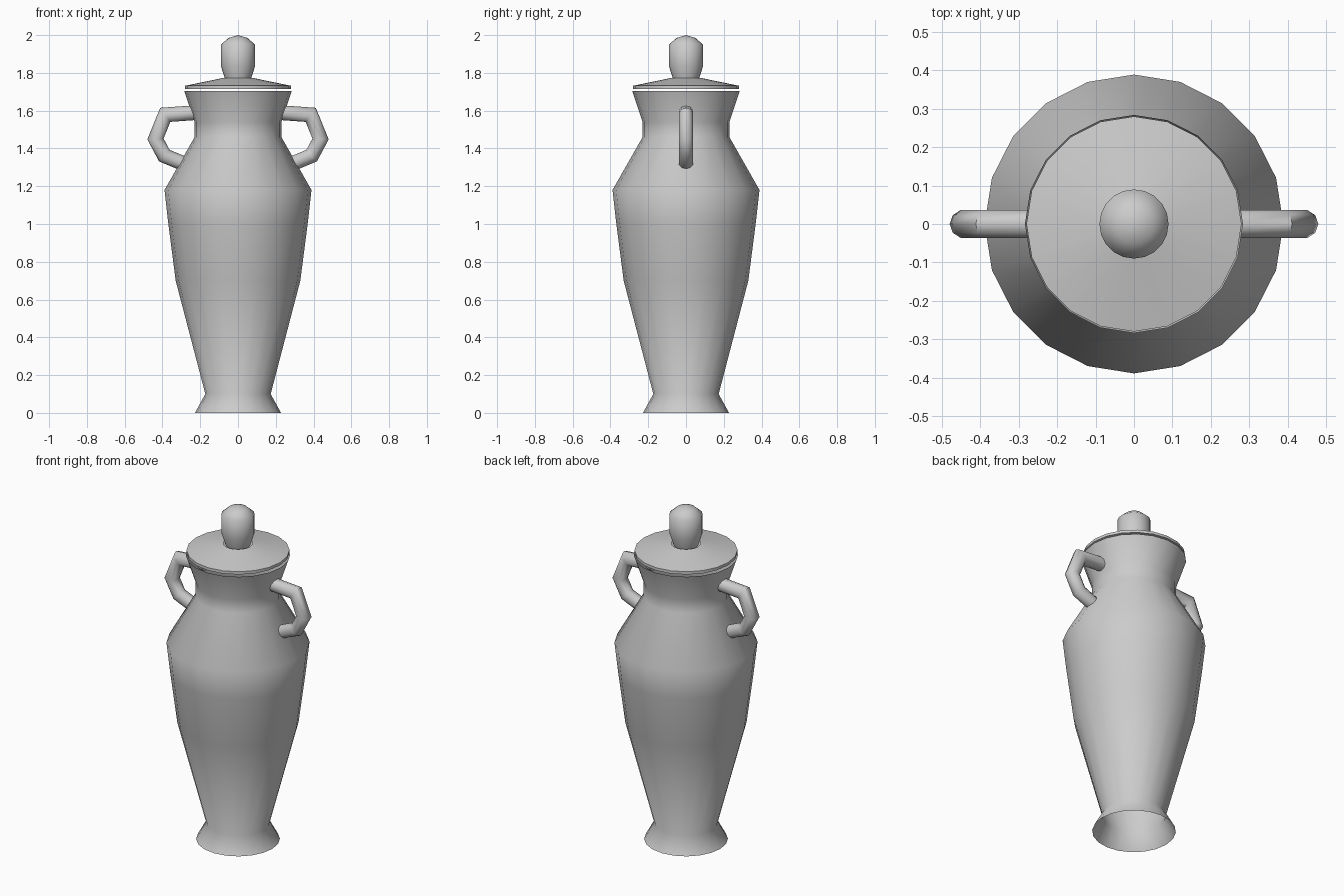
import bpy, bmesh, math
from mathutils import Vector

if "Cube" in bpy.data.objects:
    bpy.data.objects.remove(bpy.data.objects["Cube"])


def finish(name, bm, angle):
    bmesh.ops.remove_doubles(bm, verts=bm.verts, dist=1e-5)
    mesh = bpy.data.meshes.new(name)
    bm.to_mesh(mesh)
    bm.free()
    obj = bpy.data.objects.new(name, mesh)
    bpy.context.collection.objects.link(obj)
    bpy.ops.object.select_all(action='DESELECT')
    obj.select_set(True)
    bpy.context.view_layer.objects.active = obj
    bpy.ops.object.shade_smooth_by_angle(angle=math.radians(angle))
    return obj


def lathe(name, profile, sides=20, angle=60):
    # Turn a bottom-to-top (radius, height) profile around z
    bm = bmesh.new()
    rings = []
    for r, z in profile:
        n = 1 if r == 0 else sides
        rings.append([bm.verts.new((r * math.cos(2 * math.pi * i / sides),
                                    r * math.sin(2 * math.pi * i / sides), z))
                      for i in range(n)])
    for a, b in zip(rings, rings[1:]):
        for i in range(sides):
            j = (i + 1) % sides
            if len(b) == 1:
                bm.faces.new((a[i], a[j], b[0]))
            else:
                bm.faces.new((a[i], a[j], b[j], b[i]))
    return finish(name, bm, angle)


def handle(name, side, path, radius=0.039, sides=10):
    # Mitred tube along a path in the xz plane
    pts = [Vector((side * x, 0, z)) for x, z in path]
    bm = bmesh.new()
    rings = []
    for k, p in enumerate(pts):
        d0 = (p - pts[k - 1]).normalized() if k else (pts[1] - p).normalized()
        d1 = (pts[k + 1] - p).normalized() if k < len(pts) - 1 else d0
        t = (d0 + d1).normalized()
        across = Vector((-t.z, 0, t.x)) / t.dot(d0)
        rings.append([bm.verts.new(p + radius * (across * math.cos(a) + Vector((0, math.sin(a), 0))))
                      for a in (2 * math.pi * i / sides for i in range(sides))])
    for a, b in zip(rings, rings[1:]):
        for i in range(sides):
            j = (i + 1) % sides
            bm.faces.new((a[i], a[j], b[j], b[i]))
    bm.faces.new(rings[0])
    bm.faces.new(rings[-1])
    bmesh.ops.recalc_face_normals(bm, faces=bm.faces)
    return finish(name, bm, 60)


# Hollow body with flared foot and neck
lathe("urn_body", [(0.228, 0), (0.173, 0.1), (0.33, 0.7), (0.37, 1.01), (0.389, 1.18),
                   (0.23, 1.46), (0.23, 1.54), (0.284, 1.703)])

# Lid and its knob
lathe("lid", [(0.28, 1.715), (0.28, 1.732), (0.08, 1.773)], angle=50)
lathe("lid_knob", [(0.068, 1.765), (0.09, 1.835), (0.09, 1.95), (0.05, 1.985), (0, 2.0)])

# Pair of angular handles
PATH = [(0.215, 1.59), (0.385, 1.578), (0.437, 1.45), (0.39, 1.362), (0.265, 1.31)]
handle("handle_right", 1, PATH)
handle("handle_left", -1, PATH)
